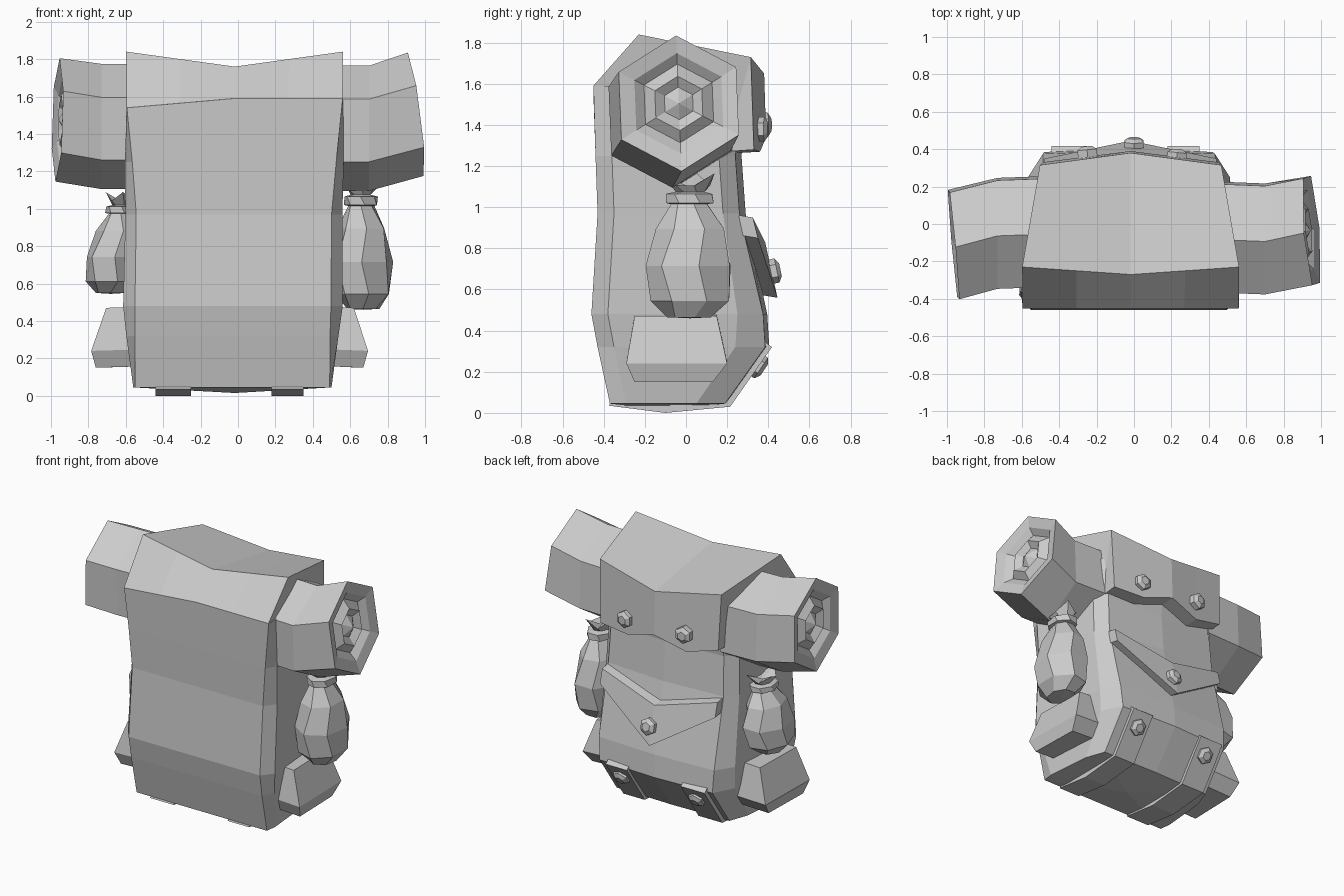
import bpy, bmesh
from math import sin, cos, pi, radians
from mathutils import Vector, Matrix

if "Cube" in bpy.data.objects:
    bpy.data.objects.remove(bpy.data.objects["Cube"])


def finish(name, bm):
    bmesh.ops.recalc_face_normals(bm, faces=bm.faces[:])
    bmesh.ops.triangulate(bm, faces=[f for f in bm.faces if len(f.verts) > 4])
    me = bpy.data.meshes.new(name)
    bm.to_mesh(me)
    bm.free()
    ob = bpy.data.objects.new(name, me)
    bpy.context.collection.objects.link(ob)
    return ob


def loft(name, rings, start=None, end=None):
    """Skin closed rings; close each end with a fan to a point or an n-gon."""
    bm = bmesh.new()
    rows = [[bm.verts.new(p) for p in r] for r in rings]
    n = len(rows[0])
    for a, b in zip(rows, rows[1:]):
        for i in range(n):
            j = (i + 1) % n
            bm.faces.new((a[i], a[j], b[j], b[i]))
    for row, tip in ((rows[0], start), (rows[-1], end)):
        if tip is None:
            bm.faces.new(row)
        else:
            c = bm.verts.new(tip)
            for i in range(n):
                bm.faces.new((row[i], row[(i + 1) % n], c))
    return finish(name, bm)


CX = -0.018  # the pack leans slightly to one side

# Main body: centre x, z, front width, front y, bulge, side width, side y, back width, back y, back centre y
levels = [
    (-0.03, 0.045, 0.520, -0.37, 0.010, 0.50, 0.05, 0.45, 0.19, 0.20),
    (-0.03, 0.32, 0.522, -0.43, 0.045, 0.53, 0.24, 0.45, 0.385, 0.405),
    (-0.027, 0.48, 0.524, -0.46, 0.063, 0.54, 0.25, 0.46, 0.375, 0.395),
    (-0.022, 0.97, 0.522, -0.43, 0.058, 0.53, 0.18, 0.46, 0.26, 0.29),
    (-0.020, 1.25, 0.545, -0.44, 0.040, 0.52, 0.16, 0.45, 0.24, 0.27),
    (-0.017, 1.54, 0.577, -0.45, 0.002, 0.52, 0.18, 0.45, 0.28, 0.30),
]
rings = []
for cx, z, wf, yf, bulge, ws, ys, wb, yb, yc in levels:
    half = [(wf, yf), (wf + bulge, yf + 0.08), (ws, ys), (wb, yb)]
    ring = [(cx, yf, z + (0.05 if z > 1.5 else 0))] + [(cx + x, y, z + (0.05 if z > 1.5 and x > 0.57 else 0)) for x, y in half] + [(cx, yc, z)]
    ring += [(cx - x, y, z) for x, y in reversed(half)]
    rings.append(ring)
loft("pack_body", rings, start=(CX, -0.1, 0.015), end=(CX, -0.1, 1.56))

# Top flap: side profile repeated across the width, sagging in the middle
rings = []
for t, sag, bottom in ((-1, 0, 1.33), (-0.5, 0.04, 1.27), (0, 0.08, 1.34), (0.5, 0.04, 1.27), (1, 0, 1.28)):
    bow = 1 - abs(t)
    profile = [
        (0.577, -0.451, 1.54 + 0.05 * min(1, t + 1)),
        (0.580, -0.23 - 0.04 * bow, 1.84 - sag),
        (0.485, 0.315 + 0.065 * bow, 1.73 - sag),
        (0.470, 0.33 + 0.06 * bow, bottom),
        (0.465, 0.19, bottom - 0.01),
        (0.530, -0.1, 1.45),
    ]
    rings.append([(CX + t * w, y, z) for w, y, z in profile])
loft("top_flap", rings)


# Bedroll ends: hexagonal tube with a coiled, ridged end
def hexagon(x, y, z, r, dz=0, dy=0, k=1.0):
    out = []
    for i in range(6):
        a = pi / 2 + i * pi / 3 + 0.04
        py, pz = r * k * cos(a), r * k * sin(a)
        out.append((x + dy * py + dz * pz, y + py, z + pz))
    return out


coil = [(1, 0), (0.74, 0.02), (0.58, 0.06), (0.40, 0.015), (0.24, 0.05)]
for name, s, stations, e, dz, dy in (
    ("bedroll_right", 1, [(0.45, -0.07, 1.43), (0.70, -0.08, 1.43)], (0.95, -0.035, 1.505), -0.13, -0.08),
    ("bedroll_left", -1, [(-0.45, -0.04, 1.44), (-0.73, -0.05, 1.44)], (-0.965, -0.11, 1.475), 0.03, -0.09),
):
    rings = [hexagon(*c, 0.335) for c in stations]
    rings += [hexagon(e[0] - s * d, e[1], e[2], 0.33, dz, dy, k) for k, d in coil]
    loft(name, rings, end=(e[0] - s * 0.005, e[1], e[2]))


# Tied pouches: faceted egg, cord collar and ruffled mouth
def pouch(name, base, kx, ky, kz, lean):
    prof = [(0.11, 0.0), (0.19, 0.08), (0.21, 0.25), (0.165, 0.43), (0.09, 0.55),
            (0.115, 0.555), (0.115, 0.60), (0.07, 0.61), (0.13, 0.67)]
    rings = []
    for j, (r, z) in enumerate(prof):
        ring = []
        for i in range(7):
            a = 2 * pi * (i + 0.25 * (j % 2)) / 7 + 0.2
            lift = (0.03 if i % 2 else -0.03) if j == len(prof) - 1 else 0
            rr = r * (0.8 if lift < 0 else 1)
            ring.append((base[0] + kx * rr * cos(a) + lean * z, base[1] + ky * rr * sin(a),
                         base[2] + kz * (z + lift)))
        rings.append(ring)
    loft(name, rings, start=(base[0], base[1], base[2] - 0.005),
         end=(base[0] + lean * 0.63, base[1], base[2] + kz * 0.63))


pouch("pouch_right", (0.67, 0.02, 0.465), 0.8, 1.03, 1.0, -0.02)
pouch("pouch_left", (-0.68, 0.0, 0.55), 0.75, 1.0, 0.77, 0.10)

# Small wedge pockets low on each side
for name, s, out in (("side_pocket_right", 1, (0.67, 0.695, 0.62)), ("side_pocket_left", -1, (0.76, 0.785, 0.705))):
    rings = []
    for o, z, y0, y1 in zip(out, (0.16, 0.25, 0.48), (-0.25, -0.29, -0.25), (0.13, 0.20, 0.15)):
        rings.append([(s * 0.45, y0, z), (s * o, y0, z - 0.01), (s * (o - 0.01), y1, z - 0.01), (s * 0.45, y1, z)])
    loft(name, rings)

# Back pocket flap with a V-shaped upper ledge and a pointed tip
outline = [(-0.46, 0.325, 0.95), (0, 0.385, 0.83), (0.46, 0.325, 0.95),
           (0.46, 0.35, 0.85), (0, 0.445, 0.56), (-0.46, 0.35, 0.85)]
bm = bmesh.new()
va = [bm.verts.new((CX + x, y - 0.12, z + 0.02)) for x, y, z in outline]
vb = [bm.verts.new((CX + x, y, z)) for x, y, z in outline]
for i in range(6):
    j = (i + 1) % 6
    bm.faces.new((va[i], va[j], vb[j], vb[i]))
for v in (va, vb):
    bm.faces.new((v[0], v[1], v[4], v[5]))
    bm.faces.new((v[1], v[2], v[3], v[4]))
finish("pocket_flap", bm)

# Bottom straps wrapping under the pack
path = [(0.385, 0.345), (0.418, 0.32), (0.215, 0.03), (-0.10, 0.0), (-0.375, 0.035),
        (-0.36, 0.07), (-0.1, 0.05), (0.18, 0.08), (0.36, 0.30)]
for name, x0, x1 in (("bottom_strap_left", -0.44, -0.25), ("bottom_strap_right", 0.18, 0.35)):
    loft(name, [[(x, y, z) for y, z in path] for x in (x0, x1)])


# Hexagonal studs
def stud(name, x, y, z, tilt, yaw=0):
    m = Matrix.Translation((x, y, z)) @ Matrix.Rotation(radians(yaw), 4, "Z") @ Matrix.Rotation(radians(tilt), 4, "X")
    rings = []
    for r, d in ((0.06, -0.03), (0.06, 0.012), (0.032, 0.03)):
        rings.append([m @ Vector((r * cos(i * pi / 3 + pi / 6), d, r * sin(i * pi / 3 + pi / 6))) for i in range(6)])
    loft(name, rings)


stud("flap_stud_left", -0.25, 0.385, 1.40, 0, 6)
stud("flap_stud_right", 0.23, 0.37, 1.38, 0, -6)
stud("pocket_stud", 0, 0.43, 0.69, 12)
stud("strap_stud_left", -0.335, 0.355, 0.225, -34)
stud("strap_stud_right", 0.265, 0.355, 0.225, -34)
